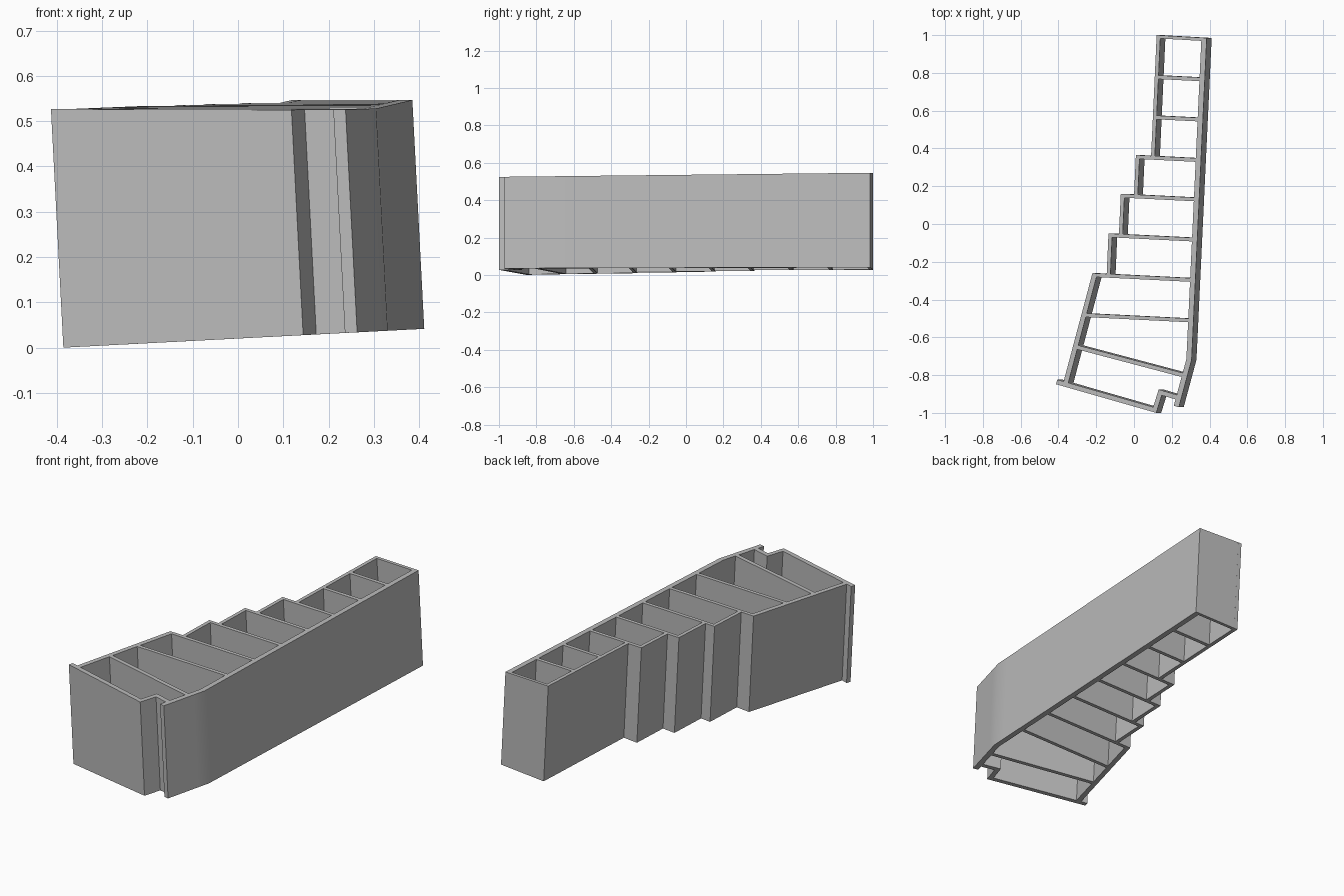
import bpy, bmesh, math
from mathutils import Vector

if "Cube" in bpy.data.objects:
    bpy.data.objects.remove(bpy.data.objects["Cube"])

grey = bpy.data.materials.new("plain grey")
grey.diffuse_color = (0.5, 0.5, 0.5, 1)
grey.use_nodes = True
grey.node_tree.nodes["Principled BSDF"].inputs["Base Color"].default_value = grey.diffuse_color
LEAN = 0.052  # sideways lean of the upright walls


def lift(x, y):
    """Top and bottom points of an upright edge from its top plan position."""
    zt = 0.536 + 0.011 * y
    xb = x + 0.0267
    zb = 0.0201 + 0.052 * xb
    xb = x + LEAN * (zt - zb)
    return (x, y, zt), (xb, y, zb)


def wall(name, pts, t):
    """Strip wall along a plan polyline; t > 0 thickens to the left of travel."""
    p = [Vector(q) for q in pts]
    dirs = [(b - a).normalized() for a, b in zip(p, p[1:])]
    nor = [Vector((-d.y, d.x)) for d in dirs]
    inner = []
    for i, q in enumerate(p):
        a, b = nor[max(i - 1, 0)], nor[min(i, len(nor) - 1)]
        m = (a + b).normalized()
        inner.append(q + m * (t / m.dot(a)))
    bm = bmesh.new()
    rings = []
    for o, n in zip(p, inner):
        ot, ob = lift(o.x, o.y)
        nt, nb = lift(n.x, n.y)
        rings.append([bm.verts.new(v) for v in (ot, ob, nb, nt)])
    for r, s in zip(rings, rings[1:]):
        for k in range(4):
            j = (k + 1) % 4
            bm.faces.new((r[k], r[j], s[j], s[k]))
    bm.faces.new(rings[0])
    bm.faces.new(rings[-1][::-1])
    bmesh.ops.recalc_face_normals(bm, faces=bm.faces)
    me = bpy.data.meshes.new(name)
    bm.to_mesh(me)
    bm.free()
    me.materials.append(grey)
    ob = bpy.data.objects.new(name, me)
    bpy.context.collection.objects.link(ob)
    return ob


def right_x(y):
    if y > -0.72:
        return 0.385 - 0.0468 * (0.985 - y)
    return 0.305 - 0.27 * (-0.72 - y)


# Long right wall with its gentle bend near the front
right = wall("right_wall", [(right_x(y), y) for y in
             (0.985, 0.59, -0.05, -0.64, -0.72, -0.78, -0.97)], -0.028)
bpy.context.view_layer.objects.active = right
right.select_set(True)
bpy.ops.object.shade_smooth_by_angle(angle=math.radians(25))

# Back wall
wall("back_wall", [(0.12, 1.0), (0.385, 0.985)], -0.017)

# Stepped left walls
for i, (a, b) in enumerate([((0.12, 1.0), (0.09, 0.35)),
                            ((0.01, 0.365), (0.0, 0.147)),
                            ((-0.07, 0.16), (-0.08, -0.062)),
                            ((-0.135, -0.05), (-0.145, -0.276))]):
    wall(f"left_wall_{i + 1}", [a, b], 0.02)

# Slanted left wall by the front
wall("left_wall_slanted", [(-0.22, -0.26), (-0.377, -0.85)], 0.026)

# Cross dividers, square to the right wall
for i, (x, y) in enumerate([(0.112, 0.788), (0.102, 0.575), (0.01, 0.365),
                            (-0.07, 0.16), (-0.135, -0.05), (-0.22, -0.26),
                            (-0.27, -0.472)]):
    x1 = right_x(y) - 0.014
    wall(f"divider_{i + 1}", [(x, y), (x1, y - 0.05 * (x1 - x))], -0.02)
wall("divider_slanted", [(-0.312, -0.638), (0.275, -0.793)], -0.022)

# Front wall with a corner notch that returns to the right wall
wall("front_wall", [(-0.413, -0.848), (0.118, -1.0), (0.147, -0.907),
                    (0.228, -0.931)], 0.025)
